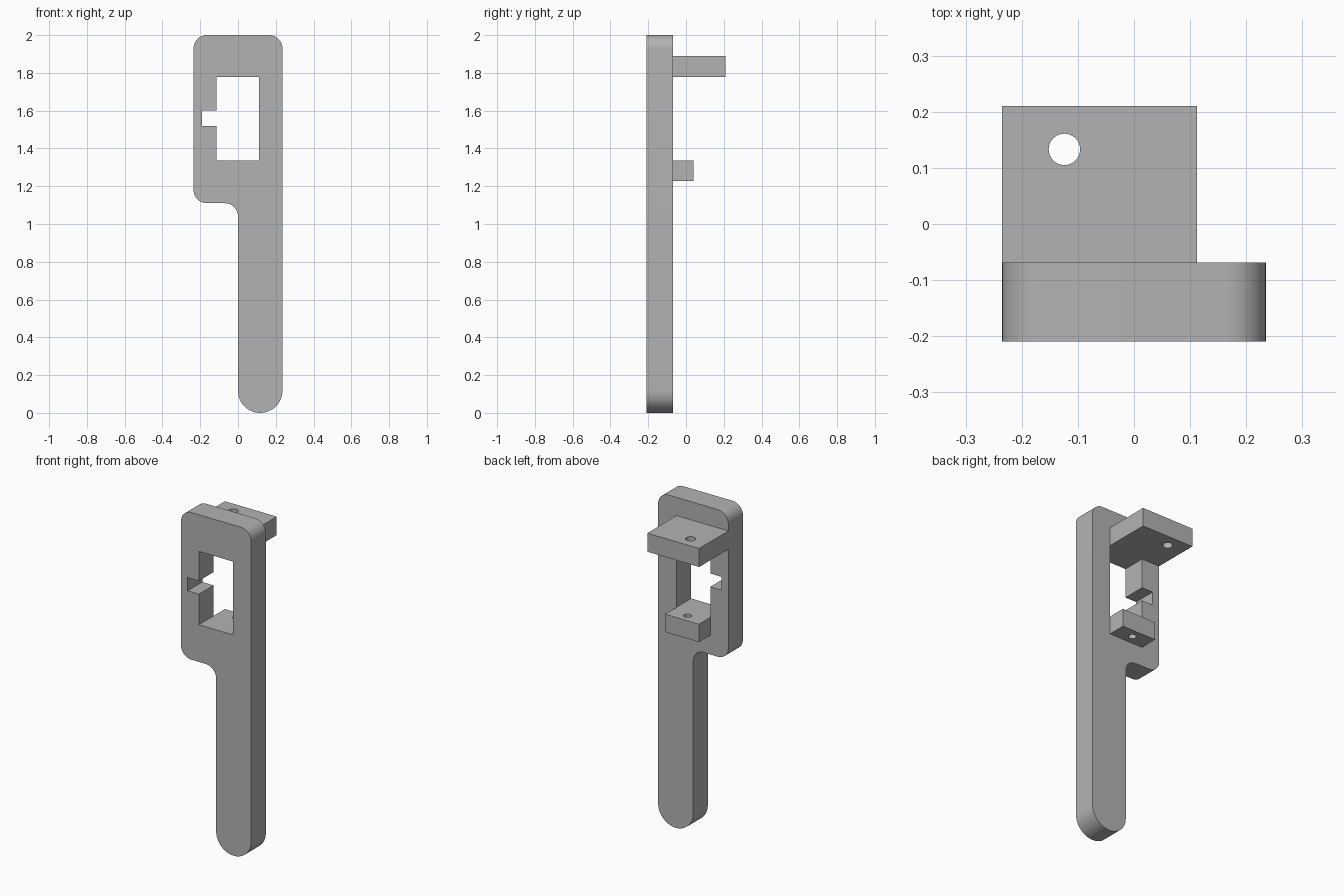
import bpy
import bmesh
import math
from mathutils import Vector

cube = bpy.data.objects.get("Cube")
if cube:
    bpy.data.objects.remove(cube, do_unlink=True)

grey = bpy.data.materials.new("plain grey")
grey.use_nodes = True
colour = (0.45, 0.45, 0.45, 1)
grey.diffuse_color = colour
grey.node_tree.nodes["Principled BSDF"].inputs["Base Color"].default_value = colour


def fillet(corners, steps=12):
    """Outline with each (x, y, radius) right-angle corner rounded."""
    points = []
    for i, (x, y, radius) in enumerate(corners):
        here = Vector((x, y))
        if not radius:
            points.append(here)
            continue
        before = (Vector(corners[i - 1][:2]) - here).normalized()
        after = (Vector(corners[(i + 1) % len(corners)][:2]) - here).normalized()
        centre = here + (before + after) * radius
        for k in range(steps + 1):
            a = math.pi / 2 * k / steps
            points.append(centre - (after * math.cos(a) + before * math.sin(a)) * radius)
    return points


def rectangle(x0, x1, y0, y1):
    return [(x0, y0), (x1, y0), (x1, y1), (x0, y1)]


def circle(x, y, radius, sides=32):
    return [(x + radius * math.cos(math.tau * k / sides),
             y + radius * math.sin(math.tau * k / sides)) for k in range(sides)]


def extrude(name, outlines, depth, location, upright=False):
    """Solid from a closed outline with holes, thickened about its plane."""
    curve = bpy.data.curves.new(name, "CURVE")
    curve.dimensions = "2D"
    curve.fill_mode = "BOTH"
    curve.extrude = depth / 2
    for outline in outlines:
        spline = curve.splines.new("POLY")
        spline.points.add(len(outline) - 1)
        for point, (x, y) in zip(spline.points, outline):
            point.co = (x, y, 0, 1)
        spline.use_cyclic_u = True
    obj = bpy.data.objects.new(name, curve)
    bpy.context.collection.objects.link(obj)
    obj.location = location
    if upright:
        obj.rotation_euler.x = math.pi / 2
    bpy.ops.object.select_all(action="DESELECT")
    obj.select_set(True)
    bpy.context.view_layer.objects.active = obj
    bpy.ops.object.convert(target="MESH")
    obj = bpy.context.object
    # Weld caps to walls
    bm = bmesh.new()
    bm.from_mesh(obj.data)
    bmesh.ops.remove_doubles(bm, verts=bm.verts, dist=0.0001)
    bmesh.ops.recalc_face_normals(bm, faces=bm.faces)
    bm.to_mesh(obj.data)
    bm.free()
    obj.data.materials.clear()
    obj.data.materials.append(grey)
    bpy.ops.object.shade_smooth_by_angle(angle=math.radians(30))
    return obj


# Upright plate: rounded head, offset handle, notched window
HALF, CORNER, END = 0.235, 0.07, 0.117
body = fillet([
    (0, 0, END), (HALF, 0, END), (HALF, 2, CORNER), (-HALF, 2, CORNER),
    (-HALF, 1.11, CORNER), (0, 1.11, CORNER),
])
window = [(-0.115, 1.335), (0.112, 1.335), (0.112, 1.778), (-0.115, 1.778),
          (-0.115, 1.6), (-0.19, 1.6), (-0.19, 1.52), (-0.115, 1.52)]
extrude("handle_plate", [body, window], 0.14, (0, -0.139, 0), upright=True)

# Drilled shelves on the back, above and below the window
extrude("upper_shelf",
        [rectangle(-HALF, 0.112, -0.069, 0.21), circle(-0.124, 0.133, 0.028)],
        0.112, (0, 0, 1.834))
extrude("lower_shelf",
        [rectangle(-0.115, 0.112, -0.069, 0.04), circle(0, -0.015, 0.022)],
        0.108, (0, 0, 1.281))
